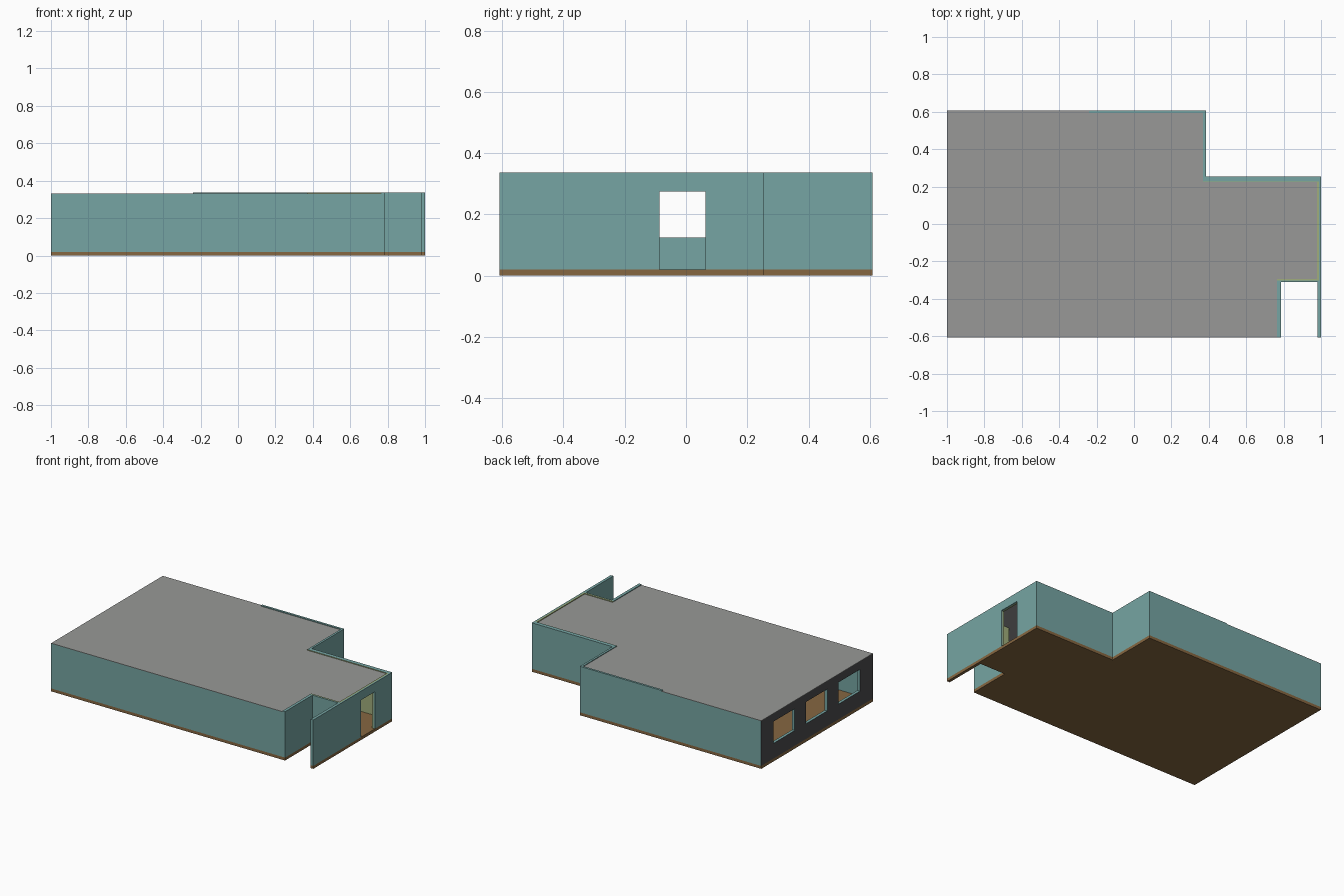
import bpy, bmesh

cube = bpy.data.objects.get("Cube")
if cube:
    bpy.data.objects.remove(cube, do_unlink=True)


def material(name, rgb):
    lin = [((c / 255 + 0.055) / 1.055) ** 2.4 for c in rgb] + [1.0]
    m = bpy.data.materials.new(name)
    m.use_nodes = True
    m.diffuse_color = lin
    m.node_tree.nodes["Principled BSDF"].inputs["Base Color"].default_value = lin
    return m


TEAL = material("teal paint", (118, 165, 163))
GREEN = material("pale green paint", (160, 174, 124))
BROWN = material("wood brown", (134, 103, 65))
GREY = material("roof grey", (152, 153, 151))
DARK = material("charcoal", (75, 75, 77))

FLOOR, LOW, HIGH, ROOF = 0.02, 0.329, 0.337, 0.332
Y = 0.608


def finish(name, bm, mats):
    bmesh.ops.recalc_face_normals(bm, faces=bm.faces)
    me = bpy.data.meshes.new(name)
    bm.to_mesh(me)
    bm.free()
    for m in mats:
        me.materials.append(m)
    ob = bpy.data.objects.new(name, me)
    bpy.context.collection.objects.link(ob)
    return ob


def prism(name, outline, z0, z1, mat):
    """Extrude a plan outline from z0 up to z1."""
    bm = bmesh.new()
    face = bm.faces.new([bm.verts.new((x, y, z0)) for x, y in outline])
    ext = bmesh.ops.extrude_face_region(bm, geom=[face], use_keep_orig=True)
    top = [v for v in ext["geom"] if isinstance(v, bmesh.types.BMVert)]
    bmesh.ops.translate(bm, verts=top, vec=(0, 0, z1 - z0))
    return finish(name, bm, [mat])


def rect(x0, x1, y0, y1):
    return [(x0, y0), (x1, y0), (x1, y1), (x0, y1)]


def panel(name, x0, x1, y0, y1, z1, holes, mats):
    """Wall across x with openings (ya, yb, za, zb)."""
    ys = sorted({y0, y1, *[h[0] for h in holes], *[h[1] for h in holes]})
    zs = sorted({FLOOR, z1, *[h[2] for h in holes], *[h[3] for h in holes]})
    bm = bmesh.new()
    for ya, yb in zip(ys, ys[1:]):
        for za, zb in zip(zs, zs[1:]):
            cy, cz = (ya + yb) / 2, (za + zb) / 2
            if any(h[0] < cy < h[1] and h[2] < cz < h[3] for h in holes):
                continue
            bm.faces.new([bm.verts.new((x0, y, z)) for y, z in
                          ((ya, za), (yb, za), (yb, zb), (ya, zb))])
    bmesh.ops.remove_doubles(bm, verts=bm.verts, dist=1e-5)
    ext = bmesh.ops.extrude_face_region(bm, geom=bm.faces[:], use_keep_orig=True)
    far = [v for v in ext["geom"] if isinstance(v, bmesh.types.BMVert)]
    bmesh.ops.translate(bm, verts=far, vec=(x1 - x0, 0, 0))
    return finish(name, bm, mats)


# Floor slab, including the strip under the wing wall
prism("floor_slab", [(-1, -Y), (0.785, -Y), (0.785, -0.31), (0.98, -0.31), (0.98, -Y),
                     (1, -Y), (1, 0.253), (0.385, 0.253), (0.385, Y), (-1, Y)], 0, FLOOR, BROWN)

# Low walls that sit under the roof edge
prism("front_wall", rect(-0.98, 0.765, -Y, -Y + 0.015), FLOOR, LOW, TEAL)
prism("back_wall", rect(-0.98, -0.24, Y - 0.015, Y), FLOOR, LOW, TEAL)

# Window wall, charcoal on its outer face only
windows = [(c - 0.117, c + 0.117, 0.125, 0.275) for c in (-0.35, 0.005, 0.36)]
west = panel("window_wall", -1, -0.98, -Y, Y, LOW, windows, [TEAL, DARK])
for p in west.data.polygons:
    p.material_index = int(p.normal.x < -0.9 and p.center.x < -0.99)

# Taller walls that rise past the roof
prism("stepped_back_wall", [(-0.24, Y), (0.385, Y), (0.385, 0.253), (1, 0.253), (1, 0.227),
                            (0.37, 0.227), (0.37, Y - 0.015), (-0.24, Y - 0.015)],
      FLOOR, HIGH, TEAL)
prism("recess_wall", [(0.765, -Y), (0.785, -Y), (0.785, -0.31), (0.98, -0.31),
                      (0.98, -0.303), (0.765, -0.303)], FLOOR, HIGH, TEAL)

# Door wall with its wing, and the green room lining
door = [(-0.087, 0.063, FLOOR, 0.275)]
panel("door_wall", 0.99, 1, -Y, 0.227, HIGH, door, [TEAL])
prism("wing_wall_inner", rect(0.98, 0.99, -Y, -0.303), FLOOR, HIGH, TEAL)
panel("door_wall_lining", 0.979, 0.99, -0.303, 0.225, HIGH, door, [GREEN])
prism("room_front_lining", rect(0.765, 0.979, -0.303, -0.294), FLOOR, HIGH, GREEN)
prism("room_back_lining", rect(0.37, 0.99, 0.225, 0.227), FLOOR, HIGH, GREEN)

# Flat roof
prism("roof", [(-1, -Y), (0.765, -Y), (0.765, -0.294), (0.979, -0.294), (0.979, 0.225),
               (0.37, 0.225), (0.37, Y - 0.015), (-0.24, Y - 0.015), (-0.24, Y), (-1, Y)],
      LOW, ROOF, GREY)
